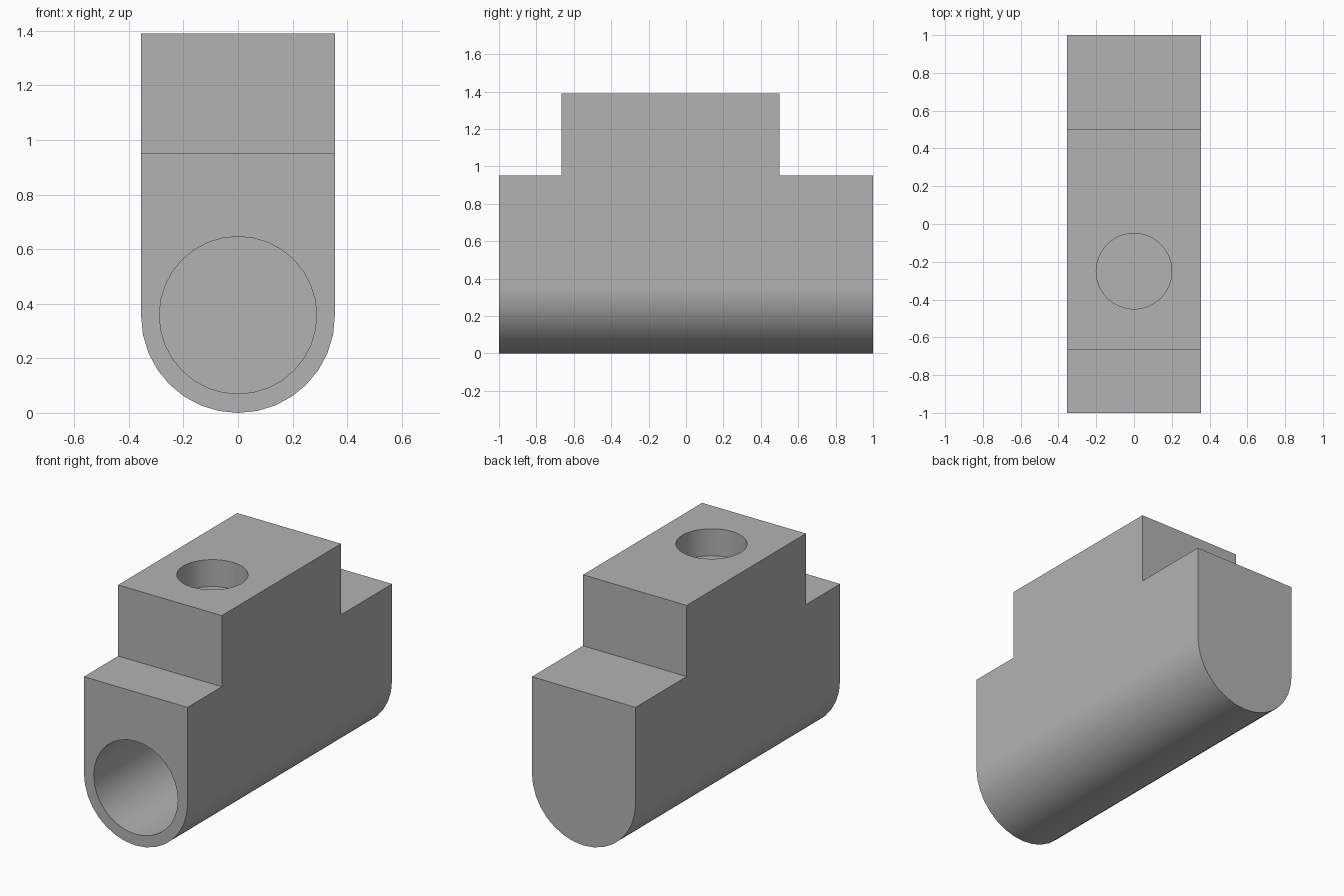
import bpy
import bmesh
import math
from mathutils import Vector

cube = bpy.data.objects.get("Cube")
if cube:
    bpy.data.objects.remove(cube, do_unlink=True)

HALF_WIDTH = 0.355
TOP, SHOULDER = 1.39, 0.95

grey = bpy.data.materials.new("plain grey")
grey.use_nodes = True
colour = (0.45, 0.45, 0.45, 1)
grey.diffuse_color = colour
grey.node_tree.nodes["Principled BSDF"].inputs["Base Color"].default_value = colour


def extrude_profile(name, points, direction):
    """Solid made by sweeping a closed outline along a vector."""
    bm = bmesh.new()
    face = bm.faces.new([bm.verts.new(p) for p in points])
    swept = bmesh.ops.extrude_face_region(bm, geom=[face])["geom"]
    verts = [v for v in swept if isinstance(v, bmesh.types.BMVert)]
    bmesh.ops.translate(bm, verts=verts, vec=Vector(direction))
    bmesh.ops.recalc_face_normals(bm, faces=bm.faces)
    mesh = bpy.data.meshes.new(name)
    bm.to_mesh(mesh)
    bm.free()
    mesh.materials.append(grey)
    obj = bpy.data.objects.new(name, mesh)
    bpy.context.collection.objects.link(obj)
    return obj


def arc(radius, start, end, steps):
    angles = [start + (end - start) * i / steps for i in range(steps + 1)]
    return [(radius * math.cos(a), radius * math.sin(a)) for a in angles]


def boolean(obj, cutter, operation):
    mod = obj.modifiers.new(cutter.name, 'BOOLEAN')
    mod.operation = operation
    mod.solver = 'EXACT'
    mod.object = cutter
    bpy.context.view_layer.objects.active = obj
    bpy.ops.object.modifier_apply(modifier=mod.name)
    bpy.data.objects.remove(cutter, do_unlink=True)


# Stepped side outline, swept across the width
steps = [(-1, 0), (1, 0), (1, SHOULDER), (0.5, SHOULDER), (0.5, TOP),
         (-0.665, TOP), (-0.665, SHOULDER), (-1, SHOULDER)]
body = extrude_profile("stepped_block", [(-HALF_WIDTH, y, z) for y, z in steps],
                       (2 * HALF_WIDTH, 0, 0))

# Round the underside by keeping what lies inside a U-shaped envelope
outline = [(x, -1.1, z + HALF_WIDTH) for x, z in arc(HALF_WIDTH, math.pi, 2 * math.pi, 16)]
outline += [(HALF_WIDTH, -1.1, 1.5), (-HALF_WIDTH, -1.1, 1.5)]
boolean(body, extrude_profile("round_envelope", outline, (0, 2.2, 0)), 'INTERSECT')

# Blind bore in the front end
circle = arc(0.288, 0, 2 * math.pi, 32)[:-1]
bore = [(x, -1.1, z + 0.358) for x, z in circle]
boolean(body, extrude_profile("front_bore", bore, (0, 1.6, 0)), 'DIFFERENCE')

# Shallow round pocket in the top
circle = arc(0.2, 0, 2 * math.pi, 48)[:-1]
pocket = [(x, y - 0.25, TOP - 0.167) for x, y in circle]
boolean(body, extrude_profile("top_pocket", pocket, (0, 0, 0.3)), 'DIFFERENCE')

# Smooth the curved walls, keep the flat faces crisp
bpy.ops.object.select_all(action='DESELECT')
body.select_set(True)
bpy.context.view_layer.objects.active = body
bpy.ops.object.shade_smooth_by_angle(angle=math.radians(30))
weighted = body.modifiers.new("weighted_normals", 'WEIGHTED_NORMAL')
weighted.keep_sharp = True
